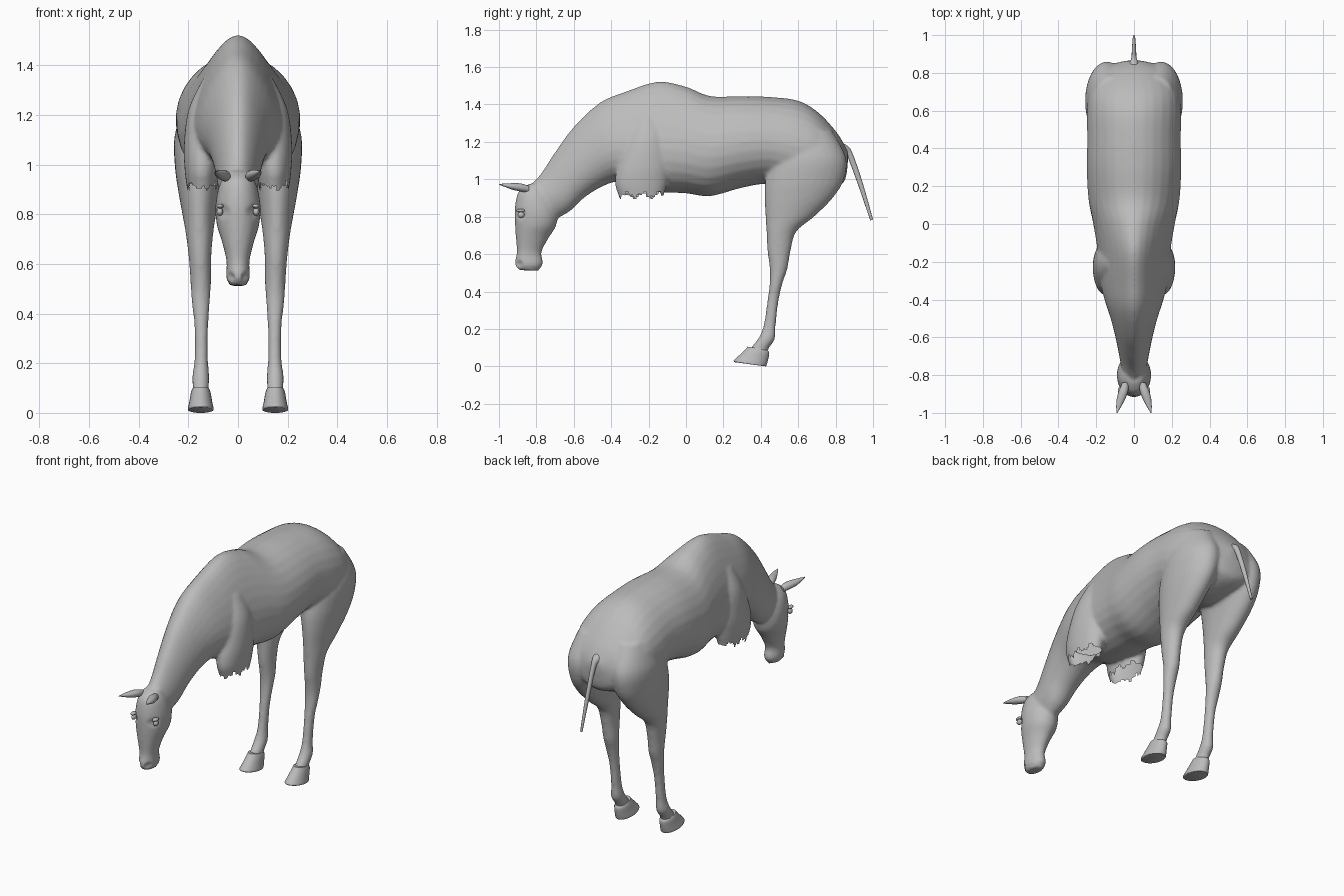
import bpy, bmesh, math
from mathutils import Vector

coat = bpy.data.materials.new("plain_grey")
coat.diffuse_color = (0.5, 0.5, 0.5, 1)


def spline(a, b, c, d, t):
    """Smooth value between b and c."""
    return 0.5 * (2 * b + (c - a) * t + (2 * a - 5 * b + 4 * c - d) * t * t
                  + (3 * b - a - 3 * c + d) * t ** 3)


def loft(name, sections, side=1, sides=28, steps=5):
    """Skin through sections: (y1, z1, y2, z2, centre x, half width, taper toward point 1)."""
    rows = []
    n = len(sections)
    for i in range(n - 1):
        q = [sections[max(0, min(n - 1, i + j))] for j in (-1, 0, 1, 2)]
        for s in range(steps):
            rows.append([spline(*v, s / steps) for v in zip(*q)])
    rows.append(sections[-1])
    bm = bmesh.new()
    rings = []
    for y1, z1, y2, z2, x, w, k in rows:
        ring = []
        for i in range(sides):
            a = 2 * math.pi * i / sides
            c, s = math.cos(a), math.sin(a)
            ring.append(bm.verts.new((side * (x + w * s * (1 - k * c)),
                                      (y1 + y2) / 2 + c * (y1 - y2) / 2,
                                      (z1 + z2) / 2 + c * (z1 - z2) / 2)))
        rings.append(ring)
    for p, q in zip(rings, rings[1:]):
        for i in range(sides):
            j = (i + 1) % sides
            bm.faces.new((p[i], p[j], q[j], q[i]))
    bm.faces.new(rings[0])
    bm.faces.new(rings[-1])
    bmesh.ops.recalc_face_normals(bm, faces=bm.faces)
    me = bpy.data.meshes.new(name)
    bm.to_mesh(me)
    bm.free()
    ob = bpy.data.objects.new(name, me)
    bpy.context.collection.objects.link(ob)
    me.materials.append(coat)
    return ob


def shade(ob, angle=50):
    bpy.ops.object.select_all(action='DESELECT')
    ob.select_set(True)
    bpy.context.view_layer.objects.active = ob
    bpy.ops.object.shade_smooth_by_angle(angle=math.radians(angle))


def ball(name, loc, size):
    bpy.ops.mesh.primitive_uv_sphere_add(segments=20, ring_count=12, location=loc)
    ob = bpy.context.object
    ob.name = name
    ob.scale = size
    ob.data.materials.append(coat)
    shade(ob)
    return ob


# Trunk and neck, from rump to poll
trunk = [(.865, 1.15, .865, 1.08, 0, .04, 0), (.81, 1.245, .84, .98, 0, .16, 0),
         (.71, 1.355, .73, .94, 0, .23, 0), (.60, 1.42, .60, .93, 0, .25, .05),
         (.45, 1.44, .45, .975, 0, .247, .08), (.30, 1.445, .30, .955, 0, .25, .08),
         (.13, 1.445, .13, .91, 0, .24, .12), (0, 1.495, 0, .925, 0, .21, .25),
         (-.15, 1.522, -.12, .93, 0, .185, .35), (-.32, 1.47, -.25, .945, 0, .175, .35),
         (-.46, 1.41, -.36, .985, 0, .15, .32), (-.60, 1.28, -.44, .965, 0, .118, .25),
         (-.70, 1.145, -.54, .905, 0, .094, .2), (-.78, 1.025, -.62, .83, 0, .078, .15),
         (-.85, .95, -.69, .79, 0, .065, 0)]
# Head, from crown to lips
head = [(-.84, .975, -.77, .965, 0, .045, 0), (-.895, .935, -.71, .90, 0, .075, 0),
        (-.915, .85, -.685, .83, 0, .09, 0), (-.915, .77, -.695, .75, 0, .086, 0),
        (-.91, .69, -.735, .685, 0, .064, -.1), (-.905, .61, -.772, .61, 0, .046, -.1),
        (-.915, .55, -.765, .55, 0, .048, 0), (-.895, .515, -.79, .51, 0, .038, 0)]
# Hind leg, from hip to fetlock
hind = [(.52, 1.26, .78, 1.26, .12, .09, 0), (.46, 1.12, .855, 1.12, .14, .115, 0),
        (.425, 1.0, .845, 1.0, .147, .108, 0), (.42, .90, .785, .90, .155, .087, 0),
        (.425, .80, .685, .80, .156, .068, 0), (.43, .72, .59, .72, .155, .055, 0),
        (.435, .62, .56, .62, .153, .045, 0), (.448, .52, .542, .52, .15, .041, 0),
        (.448, .45, .518, .45, .15, .037, 0), (.435, .35, .495, .35, .148, .028, 0),
        (.415, .22, .48, .22, .148, .027, 0), (.39, .155, .475, .145, .15, .034, 0),
        (.355, .11, .445, .10, .15, .033, 0), (.33, .07, .43, .06, .15, .034, 0)]
# Shoulder and open foreleg stump
shoulder = [(-.27, 1.34, -.14, 1.34, .085, .06, 0), (-.315, 1.22, -.10, 1.22, .125, .075, 0),
            (-.365, 1.08, -.085, 1.08, .14, .078, 0), (-.38, .98, -.10, .98, .145, .07, 0),
            (-.36, .91, -.12, .91, .145, .062, 0), (-.34, .84, -.14, .84, .145, .055, 0)]

parts = [loft("horse_body", trunk), loft("head", head)]
for s in (1, -1):
    parts.append(loft("hind_leg", hind, s))
    parts.append(loft("shoulder", shoulder, s))

# Fuse the big forms into one skin
bpy.ops.object.select_all(action='DESELECT')
for p in parts:
    p.select_set(True)
body = parts[0]
bpy.context.view_layer.objects.active = body
bpy.ops.object.join()
m = body.modifiers.new("fuse", 'REMESH')
m.mode = 'VOXEL'
m.voxel_size = .01
m = body.modifiers.new("soften", 'SMOOTH')
m.factor = .5
m.iterations = 6
for name in ("fuse", "soften"):
    bpy.ops.object.modifier_apply(modifier=name)

bm = bmesh.new()
bm.from_mesh(body.data)
# Ragged open ends under the shoulders
torn = []
for f in bm.faces:
    c = f.calc_center_median()
    edge = .915 + .012 * math.sin(c.y * 75) + .008 * math.sin(c.y * 190 + c.x * 90)
    if -.42 < c.y < -.07 and abs(c.x) > .075 and c.z < edge:
        torn.append(f)
bmesh.ops.delete(bm, geom=torn, context='FACES')
# Nostril, eye socket and mouth dents
for v in bm.verts:
    for y, z, r, depth in ((-.892, .548, .02, .013), (-.882, .81, .03, .01)):
        d = math.hypot(v.co.y - y, v.co.z - z)
        if d < r and abs(v.co.x) > .015:
            v.co.x -= math.copysign(depth * (1 - (d / r) ** 2), v.co.x)
    if -.93 < v.co.y < -.80 and abs(v.co.z - .524) < .007:
        v.co.x *= .92
bm.to_mesh(body.data)
bm.free()
body.data.materials.clear()
body.data.materials.append(coat)
shade(body, 60)

for s, label in ((1, "left"), (-1, "right")):
    # Hoof with flared wall
    hoof = [(.33, .105, .43, .09, .15, .034, 0), (.312, .085, .445, .075, .15, .04, 0),
            (.275, .05, .44, .04, .15, .046, 0), (.255, .03, .43, .004, .15, .052, 0),
            (.262, .022, .425, 0, .15, .05, 0)]
    shade(loft(label + "_hoof", hoof, s, 24, 3))
    # Ear pointing forward
    ear = [(-.84, .965, -.84, .93, .045, .016, 0), (-.885, .978, -.885, .935, .056, .025, 0),
           (-.93, .979, -.93, .945, .07, .022, 0), (-.97, .977, -.97, .96, .082, .012, 0),
           (-1, .975, -1, .972, .09, .002, 0)]
    shade(loft(label + "_ear", ear, s, 16, 4))
    # Eye and brow
    ball(label + "_eye", (s * .073, -.882, .81), (.013, .018, .016))
    ball(label + "_brow", (s * .072, -.885, .833), (.014, .024, .009))

# Thin tail
tail = [(.82, 1.20, .84, 1.11, 0, .035, 0), (.862, 1.18, .855, 1.13, 0, .022, 0),
        (.89, 1.14, .868, 1.11, 0, .014, 0), (.945, .98, .92, .97, 0, .011, 0),
        (1.0, .785, .985, .78, 0, .006, 0)]
shade(loft("tail", tail, 1, 14, 5))
